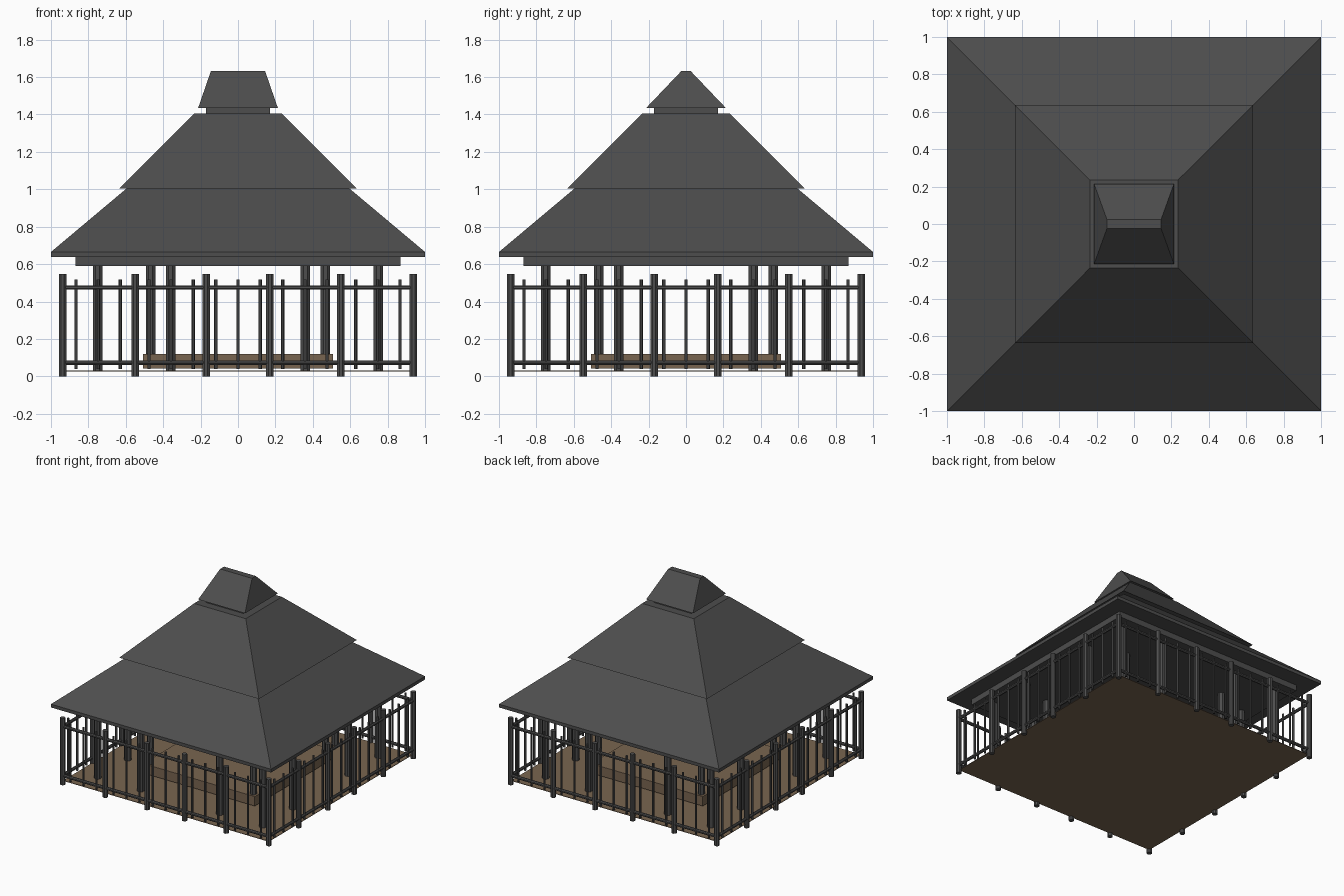
import bpy, bmesh, math
from mathutils import Matrix

if "Cube" in bpy.data.objects:
    bpy.data.objects.remove(bpy.data.objects["Cube"])


def material(name, rgb):
    m = bpy.data.materials.new(name)
    m.diffuse_color = (*rgb, 1)
    m.use_nodes = True
    m.node_tree.nodes["Principled BSDF"].inputs["Base Color"].default_value = m.diffuse_color
    return m


GREY = material("dark grey", (0.075, 0.075, 0.075))
WOOD = material("brown wood", (0.19, 0.13, 0.08))


def finish(name, bm, mat):
    me = bpy.data.meshes.new(name)
    bm.to_mesh(me)
    bm.free()
    me.materials.append(mat)
    ob = bpy.data.objects.new(name, me)
    bpy.context.collection.objects.link(ob)
    return ob


def lofted(name, levels, mat):
    """Stack of rectangles (half x, half y, z), capped at both ends."""
    bm = bmesh.new()
    rings = [[bm.verts.new((sx * hx, sy * hy, z))
              for sx, sy in ((-1, -1), (1, -1), (1, 1), (-1, 1))]
             for hx, hy, z in levels]
    for a, b in zip(rings, rings[1:]):
        for i in range(4):
            j = (i + 1) % 4
            bm.faces.new((a[i], a[j], b[j], b[i]))
    bm.faces.new(rings[0][::-1])
    bm.faces.new(rings[-1])
    return finish(name, bm, mat)


def add_pole(bm, x, y, z0, z1, r, sides=8):
    bmesh.ops.create_cone(
        bm, cap_ends=True, segments=sides, radius1=r, radius2=r, depth=z1 - z0,
        matrix=Matrix.Translation((x, y, (z0 + z1) / 2))
        @ Matrix.Rotation(math.pi / sides, 4, 'Z'))


def poles(name, points, z0, z1, r):
    bm = bmesh.new()
    for x, y in points:
        add_pole(bm, x, y, z0, z1, r)
    return finish(name, bm, GREY)


# Roof tiers, ridge cap and eave beam
lofted("lower_roof", [(1, 1, 0.638), (1, 1, 0.665), (0.595, 0.595, 1.005)], GREY)
lofted("upper_roof", [(0.635, 0.635, 1.005), (0.235, 0.235, 1.405)], GREY)
lofted("roof_neck", [(0.17, 0.17, 1.405), (0.17, 0.17, 1.435)], GREY)
lofted("ridge_cap", [(0.213, 0.213, 1.435), (0.145, 0.025, 1.632)], GREY)
lofted("eave_beam", [(0.868, 0.868, 0.59), (0.868, 0.868, 0.638)], GREY)

# Floor and raised platform
lofted("floor", [(0.935, 0.935, 0.027), (0.935, 0.935, 0.031)], WOOD)
lofted("platform", [(0.507, 0.507, 0.042), (0.507, 0.507, 0.12)], WOOD)

# Roof posts: outer ring and four on the platform
S = (-1, 1)
outer = [(sx * a, sy * b) for sx in S for sy in S
         for a, b in ((0.75, 0.75), (0.75, 0.36), (0.36, 0.75))]
poles("outer_posts", outer, 0.028, 0.595, 0.028)
poles("inner_posts", [(sx * 0.467, sy * 0.467) for sx in S for sy in S],
      0.12, 0.595, 0.027)

# Railing, one side at a time, all around
R = 0.937
STOPS = (-R, -0.55, -0.17, 0.17, 0.55)
BALUSTERS = [c + d for c in (-0.748, -0.358, 0, 0.358, 0.748)
             for d in (-0.118, 0, 0.118)]
for k, side in enumerate(("front", "right", "back", "left")):
    turn = Matrix.Rotation(k * math.pi / 2, 4, 'Z')
    bm = bmesh.new()
    for x in STOPS:
        add_pole(bm, x, -R, 0, 0.547, 0.021)
    for x in BALUSTERS:
        add_pole(bm, x, -R, 0.04, 0.517, 0.009, 6)
    for z in (0.073, 0.475):
        bmesh.ops.create_cone(
            bm, cap_ends=True, segments=8, radius1=0.013, radius2=0.013,
            depth=2 * R, matrix=Matrix.Translation((0, -R, z))
            @ Matrix.Rotation(math.pi / 2, 4, 'Y')
            @ Matrix.Rotation(math.pi / 8, 4, 'Z'))
    bmesh.ops.transform(bm, matrix=turn, verts=bm.verts)
    finish(side + "_railing", bm, GREY)
